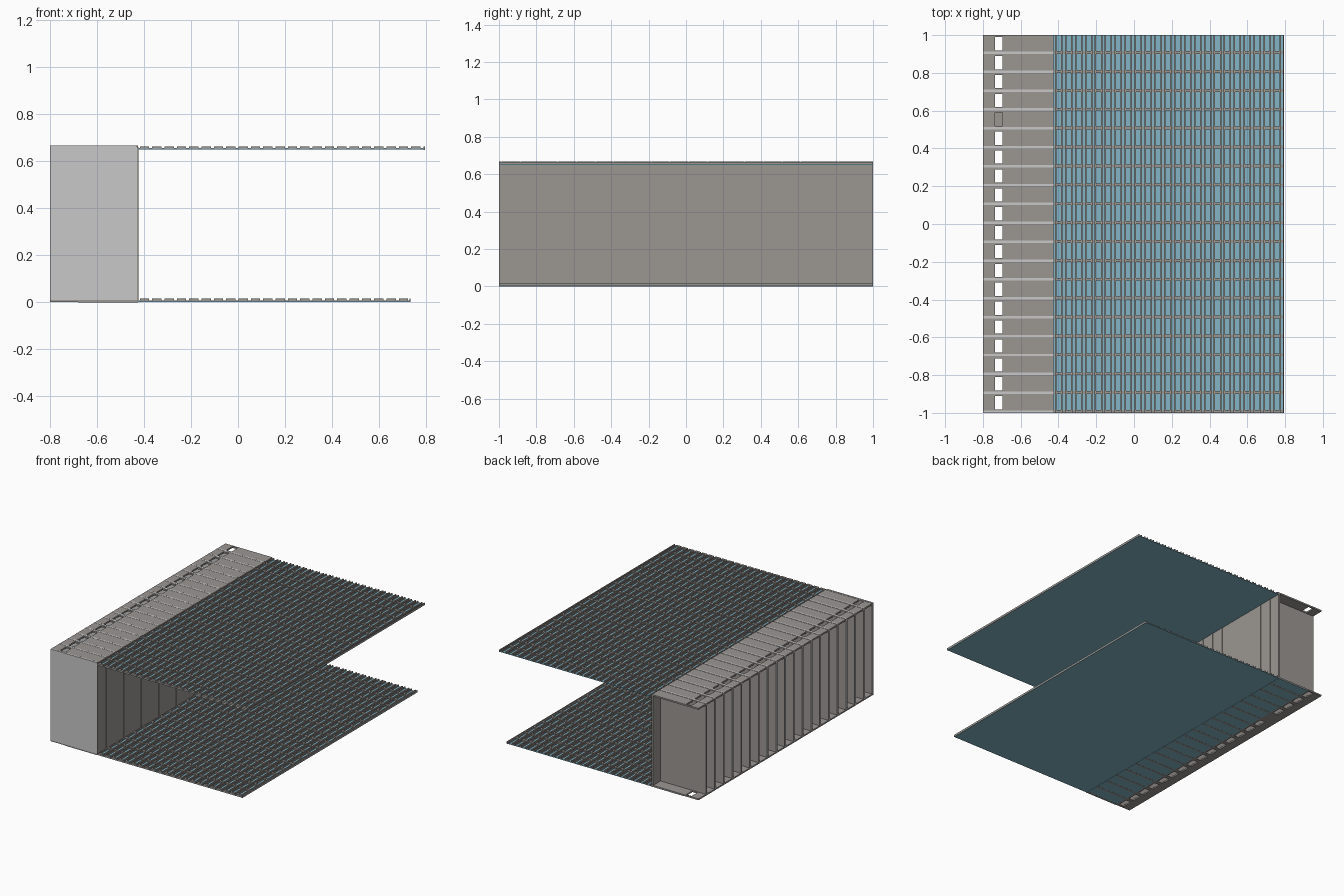
import bpy, bmesh

if "Cube" in bpy.data.objects:
    bpy.data.objects.remove(bpy.data.objects["Cube"])


def material(name, rgb):
    m = bpy.data.materials.new(name)
    m.diffuse_color = (*rgb, 1)
    m.use_nodes = True
    m.node_tree.nodes["Principled BSDF"].inputs["Base Color"].default_value = m.diffuse_color
    return m


BROWN = material("warm grey wall", (0.33, 0.31, 0.29))
SLAB = material("light grey concrete", (0.58, 0.58, 0.58))
GLASS = material("blue glass", (0.23, 0.46, 0.57))

ROWS = [-1 + 0.1 * i for i in range(20)]   # start of each storey along y
T = 0.015                                  # slab thickness
X0, X1 = -0.80, -0.425                     # solid core
PITCH, PANE, RIM = 0.0525, 0.04, 0.008     # window rhythm


def boxes(name, mat, items):
    """One object from boxes given as (x0, x1, y0, y1, z0, z1)."""
    bm = bmesh.new()
    for x0, x1, y0, y1, z0, z1 in items:
        v = [bm.verts.new((x, y, z)) for x in (x0, x1) for y in (y0, y1) for z in (z0, z1)]
        for f in ((0, 1, 3, 2), (4, 6, 7, 5), (0, 4, 5, 1), (2, 3, 7, 6), (0, 2, 6, 4), (1, 5, 7, 3)):
            bm.faces.new([v[i] for i in f])
    me = bpy.data.meshes.new(name)
    bm.to_mesh(me)
    bm.free()
    me.materials.append(mat)
    ob = bpy.data.objects.new(name, me)
    bpy.context.collection.objects.link(ob)
    return ob


def facade(name, z, count, end):
    """Glass sheet with a grid of window frames on its upper side."""
    boxes(name + "_glass", GLASS, [(X1, end, -1, 1, z + 0.002, z + 0.006)])
    rails, bars = [], []
    for i in range(count):
        x = -0.418 + PITCH * i
        # two uprights per window and a sill at each storey
        for a in (x, x + PANE - RIM):
            rails.append((a, a + RIM, -1, 1, z + 0.004, z + 0.016))
        for y in ROWS:
            bars.append((x + RIM, x + PANE - RIM, y, y + T, z + 0.004, z + 0.016))
    # thin continuous storey bands and the end trim
    bars += [(X1, end, y, y + T, z + 0.004, z + 0.008) for y in ROWS]
    rails.append((end - 0.006, end, -1, 1, z + 0.001, z + 0.016))
    boxes(name + "_uprights", BROWN, rails)
    boxes(name + "_sills", BROWN, bars)


def pierced_skin(name, z0, z1, filled=()):
    """Core wall between slabs, with one small opening per storey."""
    items = []
    hx0, hx1 = -0.737, -0.695
    for i, y in enumerate(ROWS):
        a, b = y + T, y + 0.1
        h0, h1 = a + 0.004, a + 0.074
        items += [(X0, hx0, a, b, z0, z1), (hx1, X1, a, b, z0, z1),
                  (hx0, hx1, a, h0, z0, z1), (hx0, hx1, h1, b, z0, z1)]
        if i in filled:
            items.append((hx0, hx1, h0, h1, z0, z1 - 0.004))
    boxes(name, BROWN, items)


# window facades
facade("lower_facade", 0.0, 22, 0.735)
facade("upper_facade", 0.648, 23, 0.795)

# core floor slabs with a thin finish on the far side
boxes("core_slabs", SLAB, [(X0, X1 - 0.004, y, y + T - 0.002, 0.010, 0.668) for y in ROWS])
boxes("core_slab_finish", BROWN, [(X0, X1 - 0.004, y + T - 0.002, y + T, 0.010, 0.664) for y in ROWS])

# core skins with openings
pierced_skin("upper_core_skin", 0.656, 0.667)
pierced_skin("lower_core_skin", 0.002, 0.012, filled=(15,))
boxes("lower_slab_edges", BROWN, [(X0, X1, y, y + T, 0.002, 0.010) for y in ROWS])

# glazing under the core with its storey bands
boxes("under_core_glass", GLASS, [(-0.68, X1, -1, 1, 0.0005, 0.002)])
boxes("under_core_bands", BROWN, [(-0.68, X1, y, y + T, 0.0, 0.0005) for y in ROWS])

# inner dividing wall: one panel per storey with slab edge strips
boxes("dividing_panels", BROWN, [(X1 - 0.012, X1, y + T, y + 0.1, 0.012, 0.656) for y in ROWS])
boxes("dividing_strips", BROWN, [(X1 - 0.004, X1 + 0.002, y, y + T, 0.010, 0.662) for y in ROWS])
